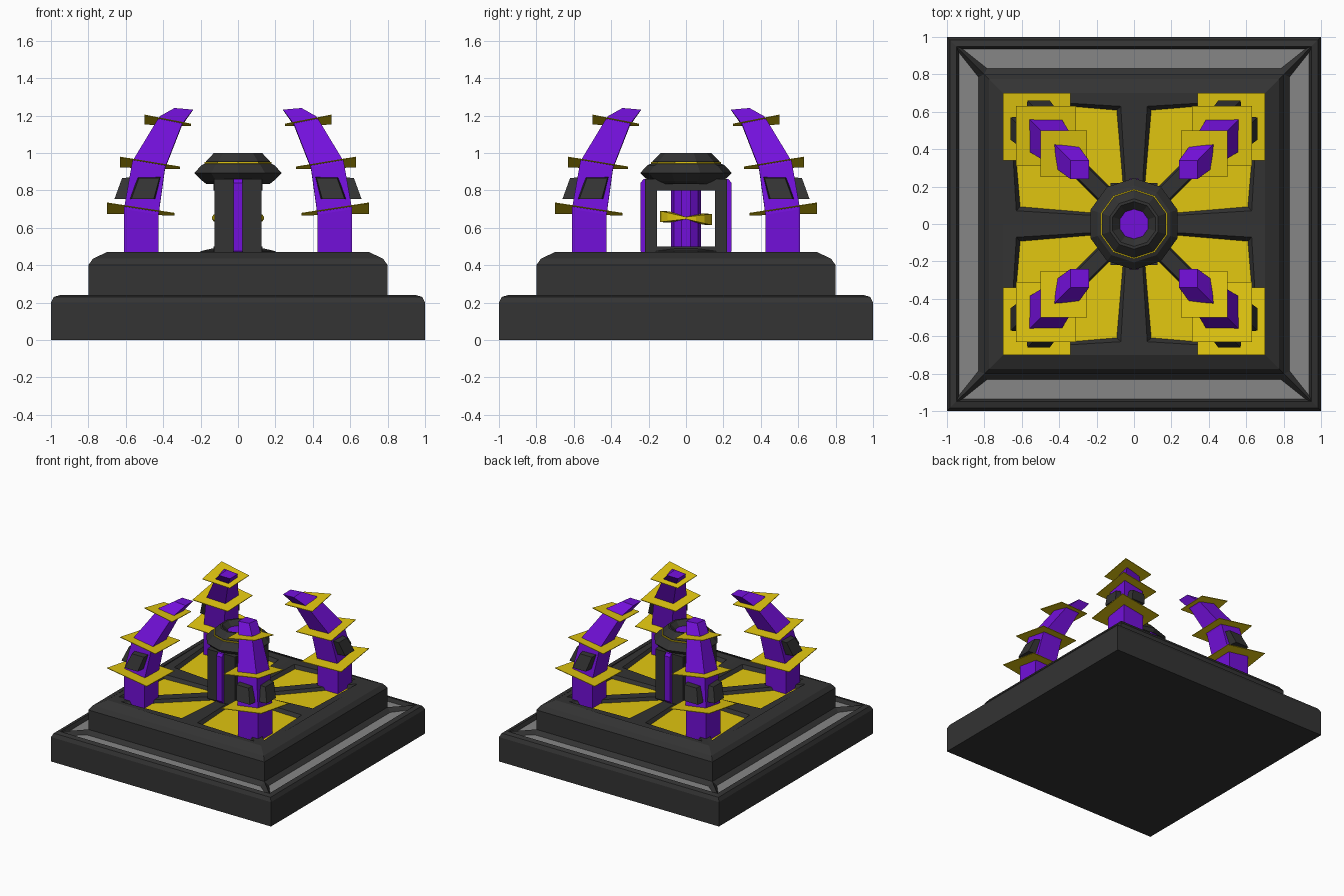
import bpy, bmesh, math

if "Cube" in bpy.data.objects:
    bpy.data.objects.remove(bpy.data.objects["Cube"])

def material(name, r, g, b):
    m = bpy.data.materials.new(name)
    m.diffuse_color = (r, g, b, 1)
    m.use_nodes = True
    m.node_tree.nodes["Principled BSDF"].inputs["Base Color"].default_value = m.diffuse_color
    return m

DARK = material("dark_metal", 0.033, 0.033, 0.033)
GREY = material("grey_trim", 0.24, 0.24, 0.24)
PURPLE = material("purple", 0.17, 0.005, 0.70)
YELLOW = material("yellow", 0.76, 0.57, 0.005)

def finish(name, bm, *mats):
    bmesh.ops.recalc_face_normals(bm, faces=bm.faces)
    me = bpy.data.meshes.new(name)
    bm.to_mesh(me)
    bm.free()
    for m in mats:
        me.materials.append(m)
    ob = bpy.data.objects.new(name, me)
    bpy.context.collection.objects.link(ob)
    return ob

def loft(name, rings, mat, caps=True, closed=False):
    """Skin a list of equal-length point rings."""
    bm = bmesh.new()
    vs = [[bm.verts.new(p) for p in r] for r in rings]
    n = len(vs[0])
    pairs = list(zip(vs, vs[1:])) + ([(vs[-1], vs[0])] if closed else [])
    for a, b in pairs:
        for i in range(n):
            j = (i + 1) % n
            bm.faces.new((a[i], a[j], b[j], b[i]))
    if caps and not closed:
        bm.faces.new(vs[0])
        bm.faces.new(vs[-1])
    return finish(name, bm, mat)

def circle(r, z, n=10):
    return [(r * math.sin(2 * math.pi * i / n), r * math.cos(2 * math.pi * i / n), z) for i in range(n)]

def box(name, x0, x1, y0, y1, z0, z1, mat):
    ring = lambda z: [(x0, y0, z), (x1, y0, z), (x1, y1, z), (x0, y1, z)]
    return loft(name, [ring(z0), ring(z1)], mat)

QUAD = [(-1, -1), (1, -1), (1, 1), (-1, 1)]

# stepped base: square rings, grey inset channels, eight recessed yellow panels
bm = bmesh.new()
profile = [(1, 0), (1, .2), (.985, .23), (.95, .24), (.8, .24), (.8, .40), (.775, .435), (.7, .47)]
rings = [[bm.verts.new((h * x, h * y, z)) for x, y in QUAD] for h, z in profile]
bm.faces.new(rings[0][::-1])
channel, panels = [], []
for k, (a, b) in enumerate(zip(rings, rings[1:])):
    for i in range(4):
        j = (i + 1) % 4
        f = bm.faces.new((a[i], a[j], b[j], b[i]))
        if k == 3:
            channel.append(f)
mids = [bm.verts.new((.7 * x, .7 * y, .463)) for x, y in [(0, -1), (1, 0), (0, 1), (-1, 0)]]
centre = bm.verts.new((0, 0, .448))
top = rings[-1]
for i in range(4):
    j = (i + 1) % 4
    bm.faces.new((top[i], top[j], mids[i]))
    panels += [bm.faces.new((centre, top[i], mids[i])), bm.faces.new((centre, mids[i], top[j]))]
bmesh.ops.recalc_face_normals(bm, faces=bm.faces)
bmesh.ops.inset_individual(bm, faces=channel, thickness=.035, depth=-.03)
bmesh.ops.inset_individual(bm, faces=panels, thickness=.10)
bmesh.ops.inset_individual(bm, faces=panels, thickness=.03, depth=-.025)
for f in channel:
    f.material_index = 1
for f in panels:
    f.material_index = 2
finish("stepped_base", bm, DARK, GREY, YELLOW)

# four curved claws with collars and side blocks
claw = [(.425, .61, .44, .44), (.425, .61, .665, .70), (.39, .565, .915, .955),
        (.30, .42, 1.145, 1.195), (.24, .34, 1.23, 1.24)]      # inner, outer, z inner, z outer
collars = [(.34, .70, .665, .73), (.31, .63, .913, .975), (.25, .50, 1.143, 1.2)]

def slanted(lo, hi, zl, zh, sx, sy):
    zm = zl + .15 * (zh - zl)
    return [(sx * lo, sy * lo, zl), (sx * hi, sy * lo, zm),
            (sx * hi, sy * hi, zh), (sx * lo, sy * hi, zm)]

for sx, sy in QUAD:
    tag = ("front" if sy < 0 else "back") + ("_left" if sx < 0 else "_right")
    loft("claw_" + tag, [slanted(*c, sx, sy) for c in claw], PURPLE)
    for n, c in enumerate(collars):
        ring = slanted(*c, sx, sy)
        loft(f"claw_collar_{tag}_{n}", [ring, [(x, y, z + .005) for x, y, z in ring]], YELLOW)
    for swap in (False, True):
        lower = [(.57, .44, .755), (.66, .45, .755), (.66, .57, .755), (.57, .58, .755)]
        upper = [(.53, .41, .875), (.62, .42, .865), (.62, .53, .865), (.53, .54, .875)]
        place = lambda p: (sx * p[swap], sy * p[1 - swap], p[2])
        loft(f"claw_block_{tag}_{int(swap)}", [list(map(place, lower)), list(map(place, upper))], DARK)

# central pedestal: foot, frame walls, purple strips and core
loft("pedestal_foot", [circle(.215, .43), circle(.21, .475), circle(.14, .49)], DARK)
box("frame_sill", -.13, .13, -.2, .2, .44, .50, DARK)
box("frame_lintel", -.13, .13, -.2, .2, .80, .86, DARK)
for s, tag in ((-1, "front"), (1, "back")):
    box("frame_wall_" + tag, -.125, .125, s * .155, s * .22, .455, .86, DARK)
    strip = lambda y, z0, z1: [(-.025, s * y, z0), (.025, s * y, z0), (.025, s * y, z1), (-.025, s * y, z1)]
    loft("wall_strip_" + tag, [strip(.21, .455, .86), strip(.228, .455, .86), strip(.243, .475, .84)], PURPLE)
loft("energy_core", [circle(.08, .49), circle(.08, .81)], PURPLE)

# pinched band round the core: thin at the sides, tall at front and back
def band(r, sign):
    return [(x, y, .652 + sign * (.006 + .024 * abs(y) / r) - .06 * y) for x, y, z in circle(r, 0, 16)]
loft("core_band", [band(.09, -1), band(.14, -1), band(.14, 1), band(.09, 1)], YELLOW, closed=True)

# ten-sided head with yellow ring and purple lens
loft("pedestal_head", [circle(.18, .835), circle(.20, .85), circle(.245, .893), circle(.205, .935),
                       circle(.18, .945), circle(.18, .955), circle(.135, 1.0), circle(.12, 1.0),
                       circle(.08, .96)], DARK)
loft("head_ring", [circle(.17, .943), circle(.187, .943), circle(.187, .951), circle(.17, .951)], YELLOW, closed=True)
loft("head_lens", [circle(.08, .95), circle(.08, .963)], PURPLE)
